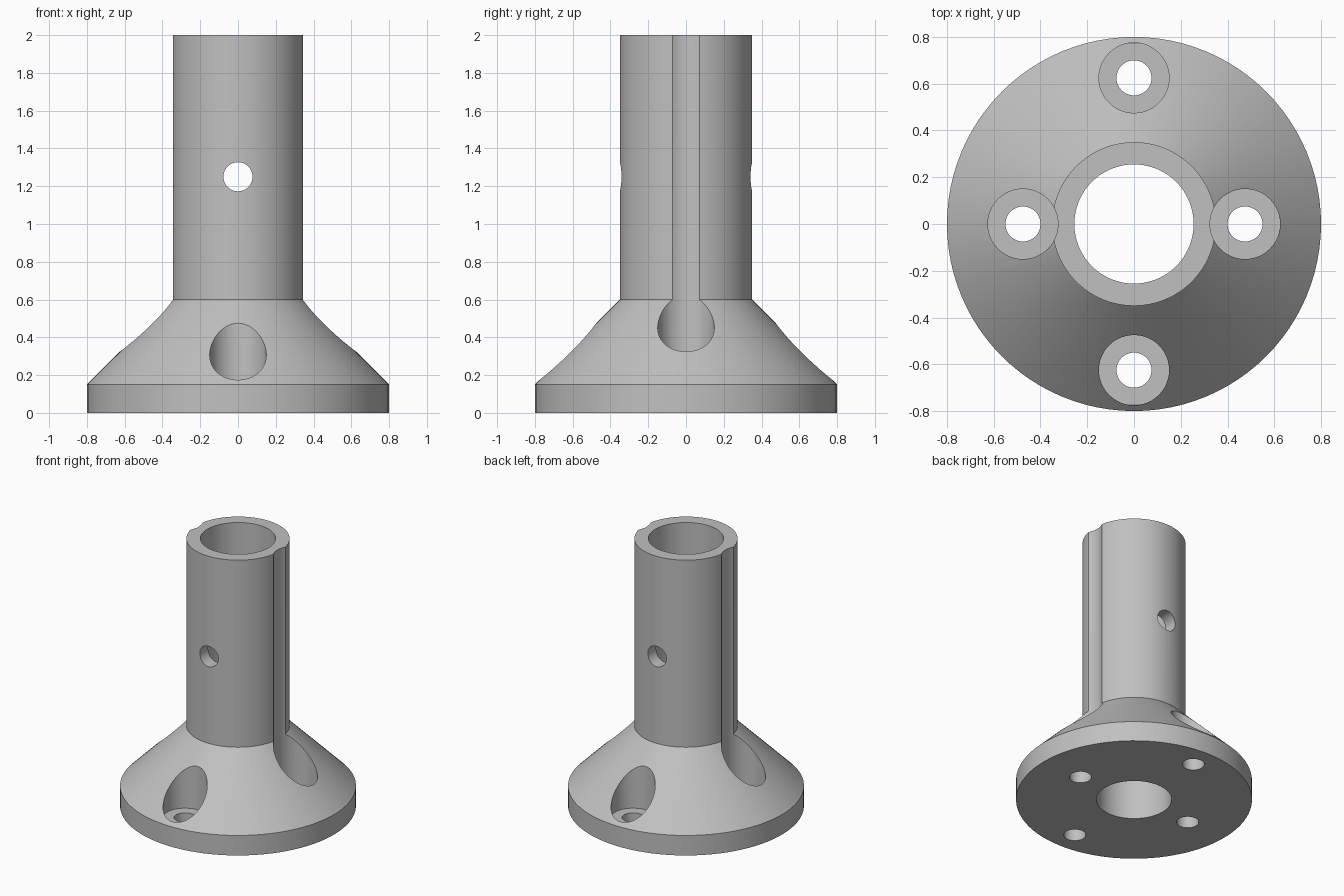
import bpy
import bmesh
import math
from mathutils import Matrix

cube = bpy.data.objects.get("Cube")
if cube:
    bpy.data.objects.remove(cube, do_unlink=True)

SEGMENTS = 96
TUBE_R, BORE_R, BASE_R = 0.35, 0.255, 0.8
RIM_Z, NECK_Z, TOP_Z = 0.15, 0.6, 2.0

grey = bpy.data.materials.new("plain grey")
grey.use_nodes = True
colour = (0.53, 0.53, 0.53, 1)
grey.diffuse_color = colour
grey.node_tree.nodes["Principled BSDF"].inputs["Base Color"].default_value = colour


def new_object(name, bm):
    mesh = bpy.data.meshes.new(name)
    bmesh.ops.recalc_face_normals(bm, faces=bm.faces)
    bm.to_mesh(mesh)
    bm.free()
    mesh.materials.append(grey)
    obj = bpy.data.objects.new(name, mesh)
    bpy.context.collection.objects.link(obj)
    return obj


def lathe(name, profile):
    """Ring-shaped solid from a closed (radius, height) profile."""
    bm = bmesh.new()
    rings = []
    for i in range(SEGMENTS):
        a = math.tau * i / SEGMENTS
        rings.append([bm.verts.new((r * math.cos(a), r * math.sin(a), z)) for r, z in profile])
    for i, ring in enumerate(rings):
        following = rings[(i + 1) % SEGMENTS]
        for j in range(len(profile)):
            k = (j + 1) % len(profile)
            bm.faces.new((ring[j], following[j], following[k], ring[k]))
    return new_object(name, bm)


def drill(target, name, radius, x, y, bottom, top, turn=None):
    """Cut a round hole out of the target."""
    bm = bmesh.new()
    place = Matrix.Translation((x, y, (bottom + top) / 2)) @ (turn or Matrix())
    depth = 2 * BASE_R if turn else top - bottom
    bmesh.ops.create_cone(bm, cap_ends=True, segments=48, radius1=radius,
                          radius2=radius, depth=depth, matrix=place)
    cutter = new_object(name, bm)
    cutter.hide_render = True
    cut = target.modifiers.new(name, 'BOOLEAN')
    cut.operation = 'DIFFERENCE'
    cut.solver = 'EXACT'
    cut.object = cutter
    bpy.ops.object.modifier_apply(modifier=cut.name)
    bpy.data.objects.remove(cutter, do_unlink=True)


# Flanged base, sloped skirt and hollow post in one turned body
post = lathe("flanged_post", [
    (BORE_R, 0), (BASE_R, 0), (BASE_R, RIM_Z),
    (TUBE_R, NECK_Z), (TUBE_R, TOP_Z), (BORE_R, TOP_Z)])
bpy.context.view_layer.objects.active = post
post.select_set(True)

# Screw holes with counterbores; the side pair also grooves the post
for x, y in ((0.475, 0), (-0.475, 0), (0, 0.625), (0, -0.625)):
    drill(post, "counterbore", 0.15, x, y, RIM_Z, TOP_Z + 0.2)
    drill(post, "screw_hole", 0.075, x, y, -0.2, RIM_Z + 0.1)

# Cross pin hole from front to back
drill(post, "pin_hole", 0.077, 0, 0, 1.25, 1.25, Matrix.Rotation(math.pi / 2, 4, 'X'))

bpy.ops.object.shade_smooth_by_angle(angle=math.radians(30))
